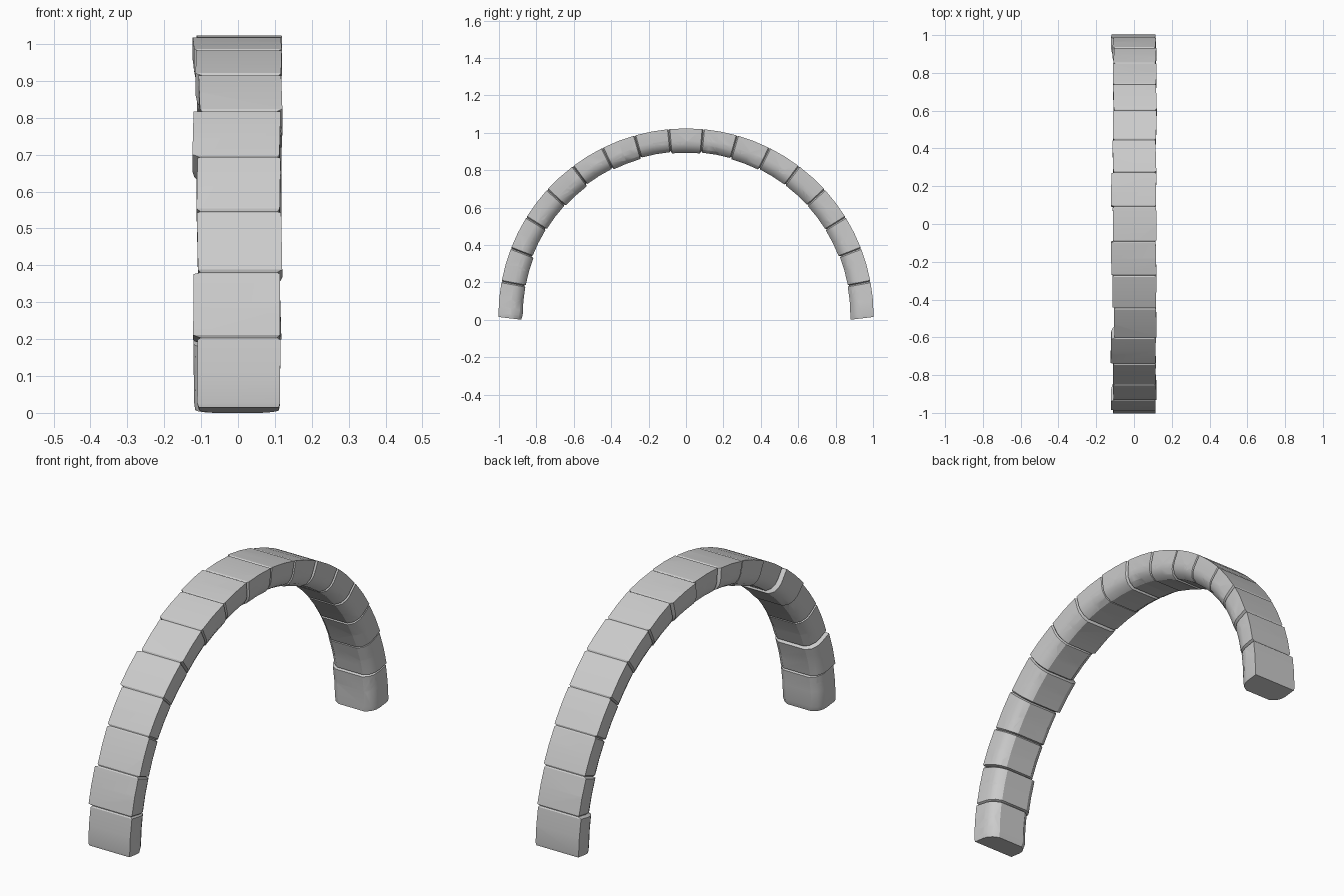
import bpy, bmesh, math, random
from mathutils import Matrix, Vector

if "Cube" in bpy.data.objects:
    bpy.data.objects.remove(bpy.data.objects["Cube"])

random.seed(4)
BLOCKS = 17
STEP = math.pi / BLOCKS
CENTRE_Z = 0.02
# left edge of each stone, front foot to back foot
LEFT = [.110, .121, .110, .111, .122, .105, .114, .121, .112,
        .121, .112, .111, .109, .112, .107, .111, .120]


def place(x, r, t):
    return Vector((x, -r * math.cos(t), CENTRE_Z + r * math.sin(t)))


# Cross-section: flat outside, rounded-off inner corners (x, radius)
def section(left, right, dr, inset=0.0):
    half = [(1.0, 1.003), (1.0, 0.94), (0.96, 0.917), (0.84, 0.893), (0.62, 0.877)]
    pts = [(right * a, r) for a, r in half] + [(-left * a, r) for a, r in reversed(half)]
    out = []
    for x, r in pts:
        if r > 1:
            r -= inset * 0.5
        else:
            r += dr + inset * (0.94 - r) / 0.065
        out.append((x - math.copysign(inset, x), r))
    return out


# Rings along the arch, pinched at every joint between stones
rings = []
prev = None
for i in range(BLOCKS):
    left, right = LEFT[i], random.uniform(0.113, 0.119)
    dr = random.uniform(-0.005, 0.006)
    skew = random.uniform(-0.006, 0.006)
    if prev:
        rings.append((i * STEP, section(min(left, prev[0]), min(right, prev[1]), max(dr, prev[2]), 0.008)))
    for f in (0.035, 0.5, 0.965):
        s = skew * (f - 0.5)
        rings.append(((i + f) * STEP, section(left + s, right - s, dr)))
    prev = (left, right, dr)
rings.insert(0, (0.0, section(LEFT[0], 0.115, 0, 0.004)))
rings.append((math.pi, section(LEFT[-1], 0.115, 0, 0.004)))

bm = bmesh.new()
loops = [[bm.verts.new(place(x, r, t)) for x, r in sec] for t, sec in rings]
n = len(loops[0])
for a, b in zip(loops, loops[1:]):
    for k in range(n):
        bm.faces.new((a[k], a[(k + 1) % n], b[(k + 1) % n], b[k]))
for end in (loops[0], loops[-1]):
    bm.faces.new(end)
    # feet slope down towards the inside
    for v in end:
        v.co.z = max(0.0, min(0.015, (abs(v.co.y) - 0.878) * 0.12))
bmesh.ops.recalc_face_normals(bm, faces=bm.faces)


def make_object(name, bm):
    me = bpy.data.meshes.new(name)
    bm.to_mesh(me)
    bm.free()
    ob = bpy.data.objects.new(name, me)
    bpy.context.collection.objects.link(ob)
    return ob


arch = make_object("stone_arch", bm)

# V-shaped crack cutters
cut = bmesh.new()


def crack(x, r, t, normal, tilt, length, width=0.007, depth=0.016):
    """normal is given as (x, radial); tilt turns the crack within the face"""
    radial = Vector((0, -math.cos(t), math.sin(t)))
    nrm = (Vector((normal[0], 0, 0)) + radial * normal[1]).normalized()
    tang = Vector((0, math.sin(t), math.cos(t)))
    along = Matrix.Rotation(tilt, 3, nrm) @ nrm.cross(tang)
    frame = Matrix((along.cross(nrm), nrm, along)).transposed().to_4x4()
    m = (Matrix.Translation(place(x, r, t)) @ frame
         @ Matrix.Diagonal((width, depth, length, 1)) @ Matrix.Rotation(math.pi / 4, 4, 'Z'))
    bmesh.ops.create_cube(cut, size=1, matrix=m)


for i in range(BLOCKS):
    for side in (-1, 1):
        t = (i + random.uniform(0.3, 0.7)) * STEP
        # cracks across the side and the rounded inner edge
        crack(side * 0.114, 0.965, t, (side, 0), random.uniform(-1.1, 1.1), random.uniform(0.06, 0.1))
        crack(side * 0.096, 0.9, t + random.uniform(-0.04, 0.04), (side, -1),
              random.uniform(-0.9, 0.9), random.uniform(0.07, 0.12), 0.012, 0.024)
        # chipped notch on the inner edge
        if random.random() < 0.5:
            crack(side * 0.107, 0.915, (i + random.choice((0.12, 0.88))) * STEP, (side, -0.6),
                  random.uniform(-0.4, 0.4), 0.05, 0.03, 0.024)
    # cracks across the underside
    if i % 2:
        crack(random.uniform(-0.04, 0.04), 0.876, (i + 0.5) * STEP, (0, -1),
              random.uniform(-0.8, 0.8), 0.1)

# Diagonal cracks over corners of the outside
for x, block, tilt in ((0.08, 2.25, 0.8), (-0.07, 5.2, -0.9), (0.08, 8.3, 0.7),
                       (0.08, 14.2, 0.5), (-0.08, 11.4, 0.4)):
    crack(x, 1.002, block * STEP, (0, 1), tilt, 0.11, 0.006, 0.012)
# Short nicks along the outer edges
for i in range(1, BLOCKS, 2):
    side = random.choice((-1, 1))
    crack(side * 0.105, 1.0, (i + random.uniform(0.3, 0.7)) * STEP, (0, 1),
          random.uniform(-0.3, 0.3), 0.05, 0.007, 0.014)

cutter = make_object("crack_cutter", cut)
cutter.hide_render = True

# Carve the cracks and shade
mod = arch.modifiers.new("cracks", 'BOOLEAN')
mod.operation = 'DIFFERENCE'
mod.solver = 'EXACT'
mod.use_self = True
mod.object = cutter
bpy.context.view_layer.objects.active = arch
arch.select_set(True)
bpy.ops.object.modifier_apply(modifier=mod.name)
bpy.data.objects.remove(cutter)
bpy.ops.object.shade_smooth_by_angle(angle=math.radians(30))
